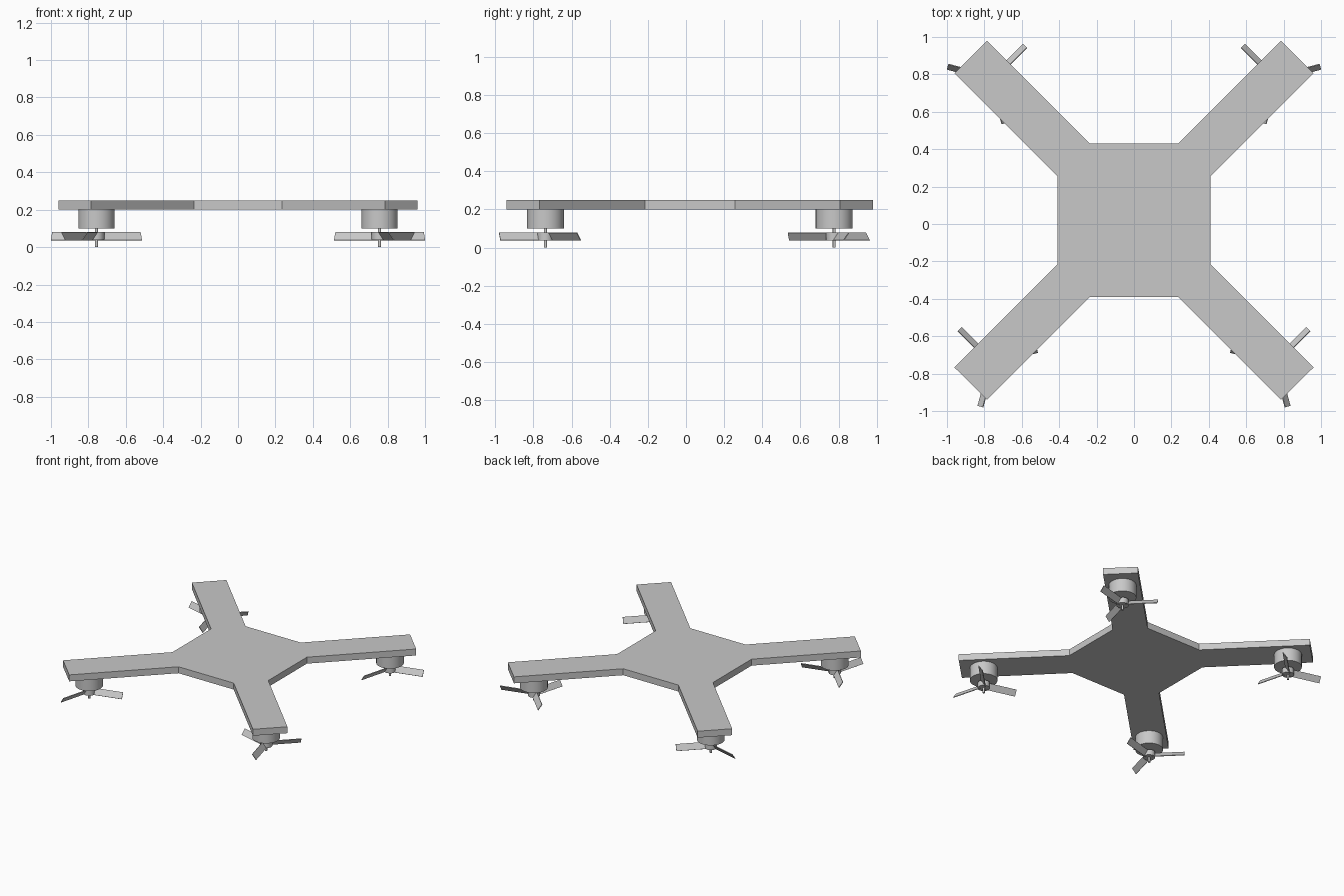
import bpy, bmesh
from math import radians
from mathutils import Matrix, Vector

cube = bpy.data.objects.get("Cube")
if cube:
    bpy.data.objects.remove(cube, do_unlink=True)

CENTRE_Y = 0.02
MOTOR = 0.757

grey = bpy.data.materials.new("plain grey")
grey.use_nodes = True
colour = (0.58, 0.58, 0.58, 1)
grey.diffuse_color = colour
grey.node_tree.nodes["Principled BSDF"].inputs["Base Color"].default_value = colour


def finish(name, bm, smooth=False):
    """Turn a bmesh into a named grey object."""
    bmesh.ops.recalc_face_normals(bm, faces=bm.faces)
    mesh = bpy.data.meshes.new(name)
    bm.to_mesh(mesh)
    bm.free()
    mesh.materials.append(grey)
    obj = bpy.data.objects.new(name, mesh)
    bpy.context.collection.objects.link(obj)
    if smooth:
        bpy.ops.object.select_all(action="DESELECT")
        obj.select_set(True)
        bpy.context.view_layer.objects.active = obj
        bpy.ops.object.shade_smooth_by_angle(angle=radians(35))
    return obj


def cylinder(name, x, y, bottom, top, radius, sides):
    bm = bmesh.new()
    bmesh.ops.create_cone(
        bm, cap_ends=True, segments=sides, radius1=radius, radius2=radius,
        depth=top - bottom,
        matrix=Matrix.Translation((x, y, (bottom + top) / 2)))
    return finish(name, bm, smooth=True)


def blade(name, x, y, heading, pitch):
    """Thin flat blade running outwards from the hub."""
    start, end = 0.02, 0.248
    bm = bmesh.new()
    bmesh.ops.create_cube(bm, size=1, matrix=(
        Matrix.Translation((x, y, 0.058))
        @ Matrix.Rotation(radians(heading), 4, "Z")
        @ Matrix.Rotation(radians(pitch), 4, "X")
        @ Matrix.Translation(((start + end) / 2, 0, 0))
        @ Matrix.Diagonal((end - start, 0.05, 0.005, 1))))
    return finish(name, bm)


# Frame: one quarter outline, mirrored round into a cross-shaped plate
quarter = [(0.41, 0.236), (0.96, 0.787), (0.786, 0.96), (0.236, 0.41)]
outline = []
for sx, sy in [(1, 1), (-1, 1), (-1, -1), (1, -1)]:
    points = quarter if sx == sy else quarter[::-1]
    outline += [(px * sx, py * sy) for px, py in points]
bm = bmesh.new()
face = bm.faces.new([bm.verts.new((px, py + CENTRE_Y, 0.2)) for px, py in outline])
sweep = bmesh.ops.extrude_face_region(bm, geom=[face])
top = [v for v in sweep["geom"] if isinstance(v, bmesh.types.BMVert)]
bmesh.ops.translate(bm, verts=top, vec=Vector((0, 0, 0.05)))
finish("frame_plate", bm)

# Motors and propellers; diagonal pairs turn the same way
for sx, side in [(1, "left"), (-1, "right")]:
    for sy, end in [(-1, "front"), (1, "back")]:
        tag = f"{end}_{side}"
        x, y = sx * MOTOR, sy * MOTOR + CENTRE_Y
        cylinder(f"{tag}_motor", x, y, 0.1, 0.2, 0.097, 32)
        cylinder(f"{tag}_shaft", x, y, 0, 0.11, 0.008, 12)
        cylinder(f"{tag}_hub", x, y, 0.038, 0.08, 0.043, 12)
        spin = sx * sy
        first = 15 if spin > 0 else 165
        for i in range(3):
            blade(f"{tag}_blade_{i + 1}", x, y, first + i * 120, 55 * spin)
